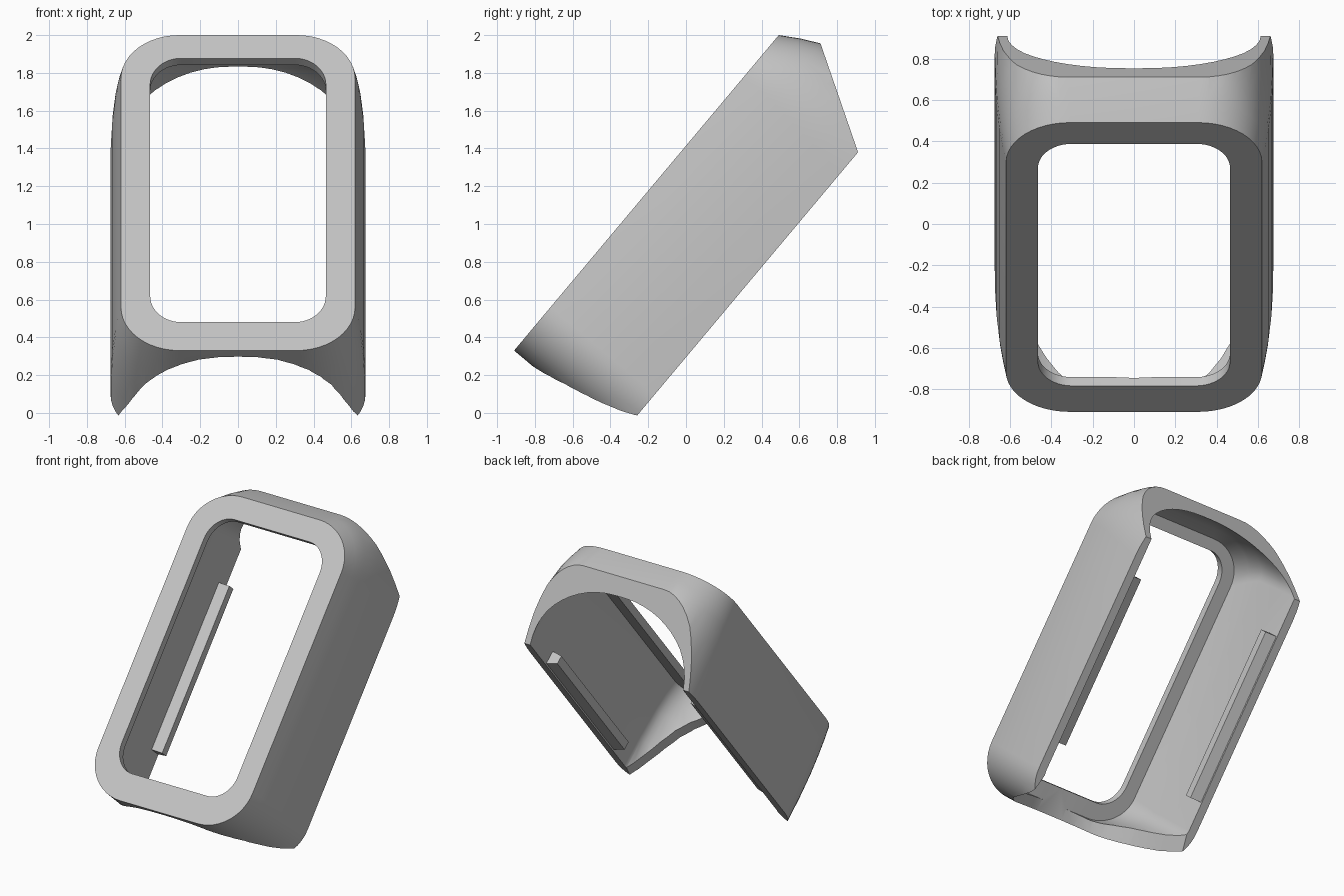
import bpy, bmesh, math
from mathutils import Vector

cube = bpy.data.objects.get("Cube")
if cube:
    bpy.data.objects.remove(cube, do_unlink=True)

TILT = math.radians(50)
C, S = math.cos(TILT), math.sin(TILT)

mat = bpy.data.materials.new("light_grey")
mat.use_nodes = True
grey = (0.55, 0.55, 0.55, 1)
mat.diffuse_color = grey
mat.node_tree.nodes["Principled BSDF"].inputs["Base Color"].default_value = grey


def place(x, v, w):
    """Case frame (across, up the face, depth behind the face) to world."""
    return Vector((x, -0.91 + C * v + S * w, 0.33 + S * v - C * w))


def loft(name, rings):
    """Closed solid skinned through matching rings of case-frame points."""
    bm = bmesh.new()
    loops = [[bm.verts.new(place(*p)) for p in ring] for ring in rings]
    n = len(loops[0])
    for a, b in zip(loops, loops[1:]):
        for i in range(n):
            j = (i + 1) % n
            bm.faces.new((a[i], a[j], b[j], b[i]))
    bm.faces.new(loops[0])
    bm.faces.new(loops[-1])
    bmesh.ops.recalc_face_normals(bm, faces=bm.faces)
    me = bpy.data.meshes.new(name)
    bm.to_mesh(me)
    bm.free()
    ob = bpy.data.objects.new(name, me)
    bpy.context.collection.objects.link(ob)
    me.materials.append(mat)
    return ob


def ring(w, half, low, high, rx, ry_low, ry_high, seg=12):
    """Rounded rectangle with elliptical corners at depth w."""
    pts = []
    corners = ((1, high, -ry_high), (-1, high, -ry_high),
               (-1, low, ry_low), (1, low, ry_low))
    for k, (sx, edge, ry) in enumerate(corners):
        for i in range(seg + 1):
            a = math.pi / 2 * (k + i / seg)
            pts.append((sx * (half - rx) + rx * math.cos(a),
                        edge + ry + abs(ry) * math.sin(a), w))
    return pts


def cut(target, cutter):
    bpy.context.view_layer.objects.active = target
    mod = target.modifiers.new("cut", 'BOOLEAN')
    mod.operation = 'DIFFERENCE'
    mod.solver = 'EXACT'
    mod.object = cutter
    bpy.ops.object.modifier_apply(modifier=mod.name)
    bpy.data.objects.remove(cutter, do_unlink=True)


# Outer body, flaring behind the flat front
case = loft("case_shell", [
    ring(0.00, 0.62, 0, 2.18, 0.31, 0.30, 0.30),
    ring(0.10, 0.637, 0, 2.24, 0.32, 0.30, 0.35),
    ring(0.20, 0.651, 0, 2.29, 0.33, 0.30, 0.40),
    ring(0.36, 0.666, 0, 2.33, 0.33, 0.30, 0.46),
    ring(0.54, 0.674, 0, 2.34, 0.33, 0.30, 0.49),
    ring(0.72, 0.675, 0, 2.34, 0.33, 0.30, 0.51)])

# Hollow inside, leaving a thin front lip
cut(case, loft("cavity", [
    ring(0.055, 0.56, 0.08, 2.10, 0.28, 0.24, 0.25),
    ring(0.16, 0.585, 0.07, 2.17, 0.40, 0.24, 0.25),
    ring(0.28, 0.60, 0.06, 2.22, 0.56, 0.24, 0.25),
    ring(0.50, 0.61, 0.06, 2.23, 0.58, 0.24, 0.25),
    ring(0.80, 0.615, 0.06, 2.23, 0.58, 0.24, 0.25)]))

# Screen opening
cut(case, loft("window", [ring(w, 0.465, 0.196, 2.02, 0.165, 0.18, 0.18)
                          for w in (-0.1, 0.12)]))

# Slanted cut across the top end
slope = [(2.41, -0.006), (1.867, 0.90), (2.8, 0.90), (2.8, -0.006)]
cut(case, loft("top_cut", [[(x, v, w) for v, w in slope] for x in (-1, 1)]))

# Arched strap cut through the bottom end
half_arch = [(0.10, 0.055), (0.20, 0.075), (0.29, 0.115), (0.36, 0.165),
             (0.42, 0.235), (0.48, 0.327), (0.53, 0.44), (0.575, 0.554),
             (0.64, 0.72), (0.69, 0.90)]
arch = [(-x, w) for x, w in reversed(half_arch)] + [(0, 0.05)] + half_arch
cut(case, loft("bottom_cut", [[(x * k, v, w) for x, w in arch]
                              for v, k in ((-0.1, 1.08), (0.30, 0.94))]))

bpy.ops.object.select_all(action='DESELECT')
case.select_set(True)
bpy.context.view_layer.objects.active = case
bpy.ops.object.shade_smooth_by_angle(angle=math.radians(30))

# Retaining bars along the inner rear edges
for side, name in ((1, "left_clip_bar"), (-1, "right_clip_bar")):
    section = [(0.64, 0.61), (0.535, 0.63), (0.535, 0.69), (0.64, 0.715)]
    loft(name, [[(side * x, v, w) for x, w in section] for v in (0.5, 1.7)])
